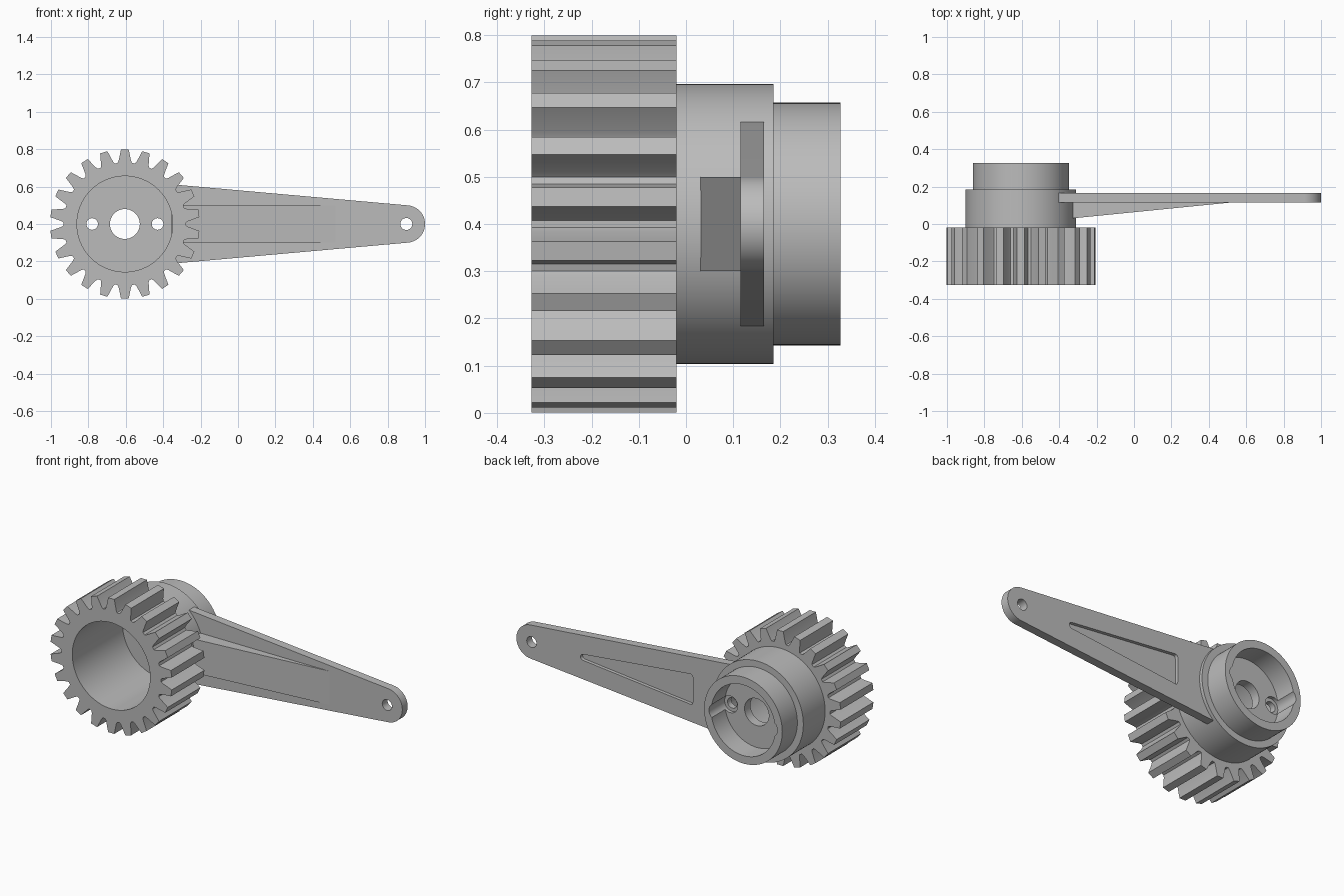
import bpy, bmesh
from math import sin, cos, pi, radians, sqrt, asin
from mathutils import Vector

default = bpy.data.objects.get("Cube")
if default:
    bpy.data.objects.remove(default, do_unlink=True)

grey = bpy.data.materials.new("plain grey")
grey.use_nodes = True
colour = (0.5, 0.5, 0.5, 1)
grey.diffuse_color = colour
grey.node_tree.nodes["Principled BSDF"].inputs["Base Color"].default_value = colour

HUB_X, AXIS_Z, TIP_X = -0.605, 0.4, 0.9


def prism(name, outline, y0, y1):
    """Extrude an (x, z) outline, given about the axis height, from y0 to y1."""
    bm = bmesh.new()
    face = bm.faces.new([bm.verts.new((x, y0, AXIS_Z + z)) for x, z in outline])
    grown = bmesh.ops.extrude_face_region(bm, geom=[face])["geom"]
    moved = [v for v in grown if isinstance(v, bmesh.types.BMVert)]
    bmesh.ops.translate(bm, verts=moved, vec=Vector((0, y1 - y0, 0)))
    bmesh.ops.recalc_face_normals(bm, faces=bm.faces[:])
    mesh = bpy.data.meshes.new(name)
    bm.to_mesh(mesh)
    bm.free()
    mesh.materials.append(grey)
    obj = bpy.data.objects.new(name, mesh)
    bpy.context.collection.objects.link(obj)
    return obj


def arc(cx, r, a0, a1, n):
    steps = [a0 + (a1 - a0) * i / n for i in range(n + 1)]
    return [(cx + r * cos(a), r * sin(a)) for a in steps]


def disc(name, cx, r, y0, y1, n=96):
    return prism(name, arc(cx, r, 0, 2 * pi, n)[:-1], y0, y1)


def combine(target, tool, operation):
    mod = target.modifiers.new(operation, 'BOOLEAN')
    mod.object, mod.operation, mod.solver = tool, operation, 'EXACT'
    bpy.context.view_layer.objects.active = target
    with bpy.context.temp_override(object=target, active_object=target):
        bpy.ops.object.modifier_apply(modifier=mod.name)
    bpy.data.objects.remove(tool, do_unlink=True)


# Gear outline: tapered teeth with rounded roots
TEETH = 22
tooth = [(0.328, -6.8), (0.34, -5.6), (0.4, -2.9), (0.4, 2.9), (0.34, 5.6), (0.328, 6.8)]
outline = []
for i in range(TEETH):
    for r, a in tooth:
        angle = pi / 2 + 2 * pi * i / TEETH + radians(a)
        outline.append((HUB_X + r * cos(angle), r * sin(angle)))
body = prism("gear_and_hub", outline, -0.327, -0.02)

# Stepped hub behind the gear
combine(body, disc("hub", HUB_X, 0.296, -0.1, 0.185), 'UNION')
combine(body, disc("boss", HUB_X, 0.257, 0.1, 0.327), 'UNION')

# Front bore, rear recess, shaft hole, screw holes with their access grooves
combine(body, disc("front_bore", HUB_X, 0.256, -0.5, 0.145), 'DIFFERENCE')
combine(body, disc("rear_recess", HUB_X, 0.21, 0.2, 0.5), 'DIFFERENCE')
combine(body, disc("shaft_hole", HUB_X, 0.08, 0, 0.4, 48), 'DIFFERENCE')
for side in (-1, 1):
    x = HUB_X + side * 0.175
    combine(body, disc("screw_hole", x, 0.031, 0, 0.4, 32), 'DIFFERENCE')
    combine(body, disc("screw_groove", x, 0.05, 0.18, 0.5, 32), 'DIFFERENCE')

# Tapered arm with a round tip, its root hidden in the hub wall
root = radians(53)
tip = pi / 2 - radians(5)
arm = prism("arm", arc(TIP_X, 0.1, -tip, tip, 32) + arc(HUB_X, 0.275, root, -root, 24),
            0.115, 0.165)
combine(arm, disc("tip_hole", TIP_X, 0.032, 0, 0.4, 32), 'DIFFERENCE')

# Shallow tapered pocket with rounded corners on the back of the arm
wide, narrow = 0.075, 0.005
pocket = (arc(0.56, 0.018, -tip, tip, 8)
          + [(x, z + wide) for x, z in arc(-0.145, 0.015, pi / 2, pi, 5)]
          + [(x, z - wide) for x, z in arc(-0.145, 0.015, pi, 1.5 * pi, 5)])
combine(arm, prism("pocket", pocket, 0.145, 0.3), 'DIFFERENCE')

# Wedge rib in front of the arm, thickest at the hub
rib = prism("rib", [(-0.355, -0.1), (0.52, -0.1), (0.52, 0.1), (-0.355, 0.1)], 0.0275, 0.125)
for v in rib.data.vertices:
    if v.co.y < 0.1 and v.co.x > 0:
        v.co.y = 0.115

# Smooth the round walls and keep the edges sharp
for obj in (body, arm, rib):
    bpy.ops.object.select_all(action='DESELECT')
    obj.select_set(True)
    bpy.context.view_layer.objects.active = obj
    bpy.ops.object.shade_smooth_by_angle(angle=radians(25))
